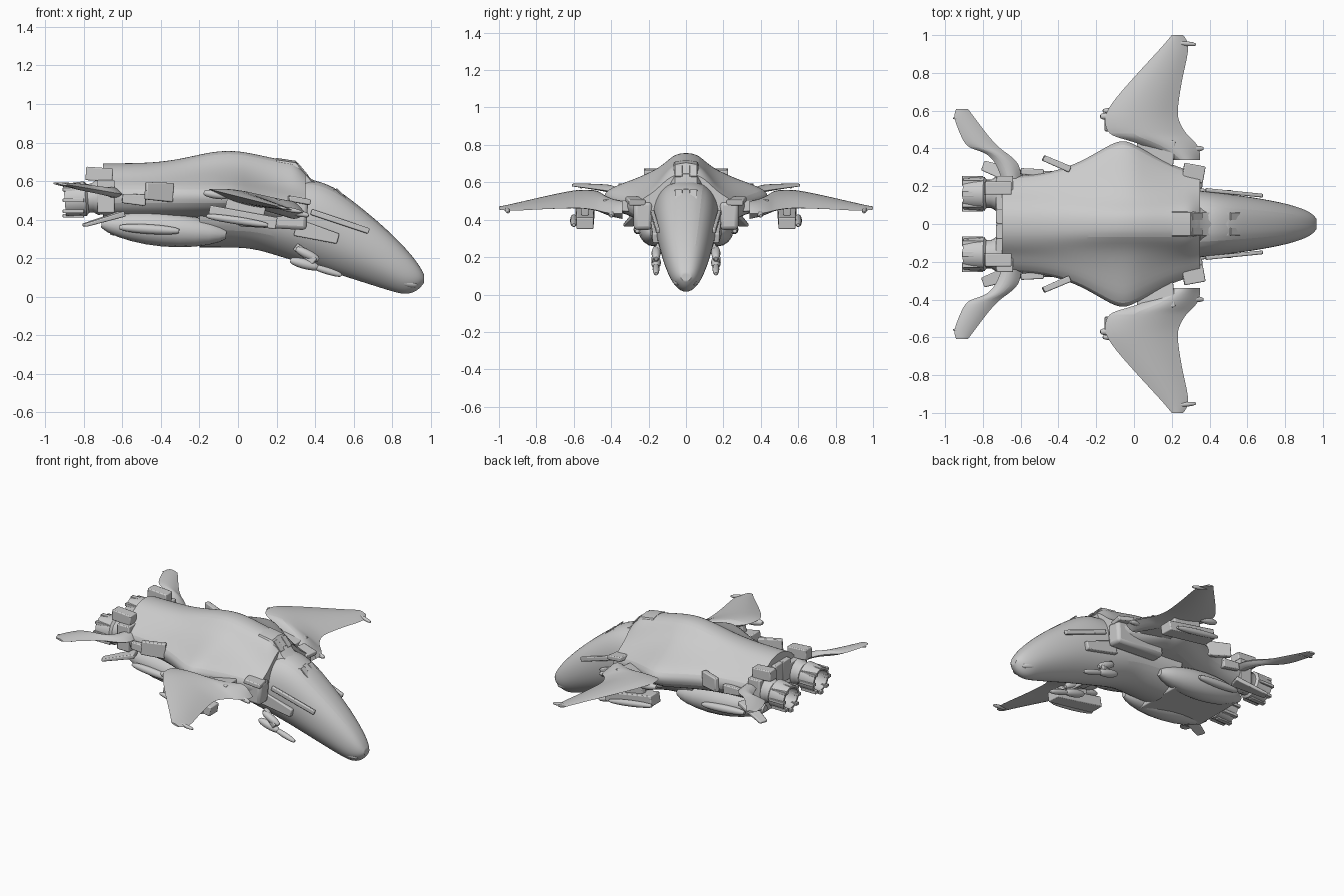
import bpy, bmesh, math
from mathutils import Vector

if "Cube" in bpy.data.objects:
    bpy.data.objects.remove(bpy.data.objects["Cube"])

GREY = (.6, .6, .6, 1)
material = bpy.data.materials.new("hull grey")
material.use_nodes = True
material.diffuse_color = GREY
material.node_tree.nodes["Principled BSDF"].inputs["Base Color"].default_value = GREY


def loft(name, rings, smooth=False, mirror=True, bevel=0, sharp=()):
    """Skin a row of equal rings, cap both ends, optionally mirror across y."""
    bm = bmesh.new()
    rows = [[bm.verts.new(point) for point in ring] for ring in rings]
    count = len(rows[0])
    for near, far in zip(rows, rows[1:]):
        for i in range(count):
            j = (i + 1) % count
            bm.faces.new((near[i], near[j], far[j], far[i]))
    crease = bm.edges.layers.float.new("crease_edge")
    for end in (rows[0], rows[-1]):
        for edge in bm.faces.new(end).edges:
            edge[crease] = 1
    for i in sharp:
        for near, far in zip(rows, rows[1:]):
            bm.edges.get((near[i], far[i]))[crease] = 1
    bmesh.ops.recalc_face_normals(bm, faces=bm.faces)
    mesh = bpy.data.meshes.new(name)
    bm.to_mesh(mesh)
    bm.free()
    mesh.materials.append(material)
    part = bpy.data.objects.new(name, mesh)
    bpy.context.collection.objects.link(part)
    if bevel:
        modifier = part.modifiers.new("bevel", "BEVEL")
        modifier.width = bevel
        modifier.segments = 2
    if smooth:
        modifier = part.modifiers.new("smooth", "SUBSURF")
        modifier.levels = modifier.render_levels = 2
    if mirror:
        modifier = part.modifiers.new("mirror", "MIRROR")
        modifier.use_axis = (False, True, False)
    bpy.ops.object.select_all(action="DESELECT")
    part.select_set(True)
    bpy.context.view_layer.objects.active = part
    bpy.ops.object.shade_smooth_by_angle(angle=math.radians(35))


def full_ring(x, half):
    """Close a half outline, given from top to bottom, into a ring."""
    return [(x, y, z) for y, z in half] + [(x, -y, z) for y, z in half[-2:0:-1]]


def frame(start, end):
    start, end = Vector(start), Vector(end)
    along = (end - start).normalized()
    side = along.cross(Vector((0, 0, 1))).normalized()
    return start, end, side, side.cross(along)


def block(name, start, end, width, height, taper=1, bevel=.006):
    """Mirrored box running from start to end."""
    start, end, side, up = frame(start, end)
    side, up = side * width / 2, up * height / 2
    corners = (side + up, side - up, -side - up, up - side)
    loft(name, [[start + c for c in corners], [end + c * taper for c in corners]], bevel=bevel)


def turned(name, start, end, profile, sides=16):
    """Mirrored round part; profile holds (fraction of length, radius)."""
    start, end, side, up = frame(start, end)
    angles = [math.tau * i / sides for i in range(sides)]
    loft(name, [[start.lerp(end, t) + (side * math.cos(a) + up * math.sin(a)) * radius
                 for a in angles] for t, radius in profile])


def capsule(name, start, end, radius, fullness=.3):
    """Mirrored rod with rounded ends."""
    steps = [(1 - math.cos(math.pi * i / 12)) / 2 for i in range(1, 12)]
    turned(name, start, end, [(t, radius * math.sin(math.pi * t) ** fullness) for t in steps])


def blade(name, stations, level, slope):
    """Mirrored wing; stations hold (y, rear x, front x), thinning to the tip."""
    lens = ((0, 0), (.3, .5), (.7, .5), (1, 0), (.7, -.5), (.3, -.5))
    tip = stations[-1][0]
    rings = []
    for y, rear, front in stations:
        thick = (tip + .1 - y) / 8
        chord = [(rear + (front - rear) * f, thick * t) for f, t in lens]
        rings.append([(x, y, level - slope * x + rise) for x, rise in chord])
    loft(name, rings, smooth=True, sharp=(0, 3))


def bump(x, centre, width, power):
    return math.exp(-(abs(x - centre) / width) ** power)


# Forward fuselage: drooping rounded nose and V keel
drop = ((0, 1), (.6, .97), (1, .78), (1.1, .5), (.95, .25), (.45, .05), (0, 0))
rings = []
for i in range(1, 17):
    back = 1.17 * (i / 16) ** 2
    width = .2 * back ** .38
    top = min(.61, .1 + .82 * back ** .73)
    bottom = min(.25, max(0, back - .1) * .31) + .08 * bump(back, 0, .04, 1)
    rings.append(full_ring(.97 - back, [(width * a, bottom + (top - bottom) * b) for a, b in drop]))
loft("nose_fuselage", rings, smooth=True, mirror=False)

# Broad upper shell: ridge on top, shoulders swelling over the wing roots
rings = []
for i in range(22):
    x = -.7 + i / 20
    sink = max(0, x) / 5
    width = .25 + .2 * bump(x, -.06, .25, 1.5)
    top = .695 + .065 * bump(x, -.05, .25, 2) - max(0, x - .3)
    edge, bottom = .56 - sink, .41 - sink
    rings.append(full_ring(x, [(0, top), (.07, top - .01), (.13, (top + edge) / 2 + .02),
                               (width * .65, edge + .05), (width, edge),
                               (width, (edge + bottom) / 2), (width * .75, bottom), (0, bottom)]))
loft("upper_shell", rings, smooth=True, mirror=False)

# Cockpit canopy with sloping front and thin window plates
loft("canopy", [full_ring(x, [(0, top), (.06, top - .01), (.11, top - .1), (.12, .4), (0, .4)])
                for x, top in ((.2, .72), (.3, .705), (.38, .61), (.5, .565))], mirror=False)
block("upper_window", start=(.31, .04, .69), end=(.36, .04, .63), width=.04, height=.008, bevel=.002)
block("lower_window", start=(.51, .04, .56), end=(.56, .04, .51), width=.04, height=.008, bevel=.002)

# Main wings with tip rails, root guns and rear knobs
blade("main_wing", ((.34, .2, .35), (.4, .1, .35), (.45, -.05, .31), (.47, -.14, .28), (.55, -.16, .23),
                    (.62, -.14, .23), (.8, .02, .26), (.95, .16, .3), (1, .2, .26)),
      level=.52, slope=.25)
capsule("wing_tip_rail", start=(.22, .96, .46), end=(.33, .95, .44), radius=.012)
capsule("wing_root_gun", start=(.2, .39, .46), end=(.37, .4, .42), radius=.018)
capsule("wing_rear_knob", start=(-.18, .57, .54), end=(-.05, .57, .52), radius=.022)
block("wing_root_arm", start=(.1, .24, .47), end=(.12, .45, .48), width=.2, height=.06)

# Under-wing weapon pods
block("wing_pod", start=(-.15, .54, .44), end=(.2, .54, .38), width=.1, height=.07, taper=.9)
block("wing_pod_pylon", start=(-.06, .54, .49), end=(.14, .54, .44), width=.04, height=.07)
capsule("wing_pod_tube", start=(-.17, .6, .42), end=(.16, .6, .37), radius=.02)

# Shoulder intakes beside the cockpit
block("shoulder_intake", start=(0, .23, .44), end=(.36, .23, .42), width=.1, height=.15, bevel=.02)
block("intake_lip", start=(.26, .28, .51), end=(.37, .26, .49), width=.09, height=.03)
block("cheek_fairing", start=(.3, .16, .36), end=(.52, .16, .3), width=.06, height=.09, taper=.6)
block("nose_side_rail", start=(.38, .18, .44), end=(.68, .15, .34), width=.02, height=.03)

# Chin guns on short struts and nose sensors
block("chin_gun_strut", start=(.3, .14, .26), end=(.4, .17, .18), width=.03, height=.04)
capsule("chin_gun", start=(.27, .16, .19), end=(.42, .16, .15), radius=.026)
capsule("chin_gun_barrel", start=(.38, .16, .16), end=(.54, .16, .11), radius=.018)
capsule("chin_gun_feed", start=(.3, .16, .25), end=(.42, .16, .19), radius=.024)
capsule("nose_sensor", start=(.83, .06, .08), end=(.93, .04, .06), radius=.02)

# Rear belly nacelles, keel plate, side arms and lower fins
capsule("belly_nacelle", start=(-.72, .16, .38), end=(-.05, .17, .32), radius=.09, fullness=.5)
block("belly_plate", start=(-.66, .08, .37), end=(-.18, .08, .31), width=.18, height=.1)
capsule("belly_side_arm", start=(-.62, .25, .36), end=(-.3, .26, .34), radius=.025)
block("lower_rear_fin", start=(-.6, .24, .43), end=(-.8, .31, .37), width=.09, height=.03, taper=.6)

# Side scoops standing off the shell
block("side_scoop", start=(-.34, .29, .54), end=(-.48, .35, .55), width=.035, height=.1, taper=.9)
block("rear_side_vent", start=(-.48, .27, .5), end=(-.6, .28, .51), width=.04, height=.06, taper=.8)

# Swept tail wings
blade("tail_wing", ((.24, -.7, -.6), (.32, -.73, -.6), (.38, -.78, -.68), (.4, -.88, -.71),
                    (.45, -.91, -.76), (.57, -.96, -.85), (.61, -.94, -.88)), level=.43, slope=.17)
capsule("tail_wing_rod", start=(-.96, .56, .59), end=(-.85, .56, .57), radius=.008)

# Engine nozzles with wide overlapping petals, and mounts
turned("engine_nozzle", start=(-.66, .16, .52), end=(-.9, .16, .5),
       profile=((0, .09), (.3, .09), (.4, .075), (.5, .075), (.55, .09), (1, .085), (1, .07), (.6, .06)))
for i in range(8):
    angle = math.tau * i / 8
    y, z = .16 + .08 * math.cos(angle), .5 + .08 * math.sin(angle)
    block(f"nozzle_petal_{i + 1}", start=(-.8, y, z), end=(-.91, y, z), width=.03, height=.02, bevel=.003)
block("engine_top_box", start=(-.65, .19, .63), end=(-.79, .19, .64), width=.07, height=.07)
block("engine_mount", start=(-.64, .16, .52), end=(-.73, .16, .52), width=.19, height=.17)
block("tail_bridge", start=(-.66, .04, .57), end=(-.73, .04, .57), width=.08, height=.14)
